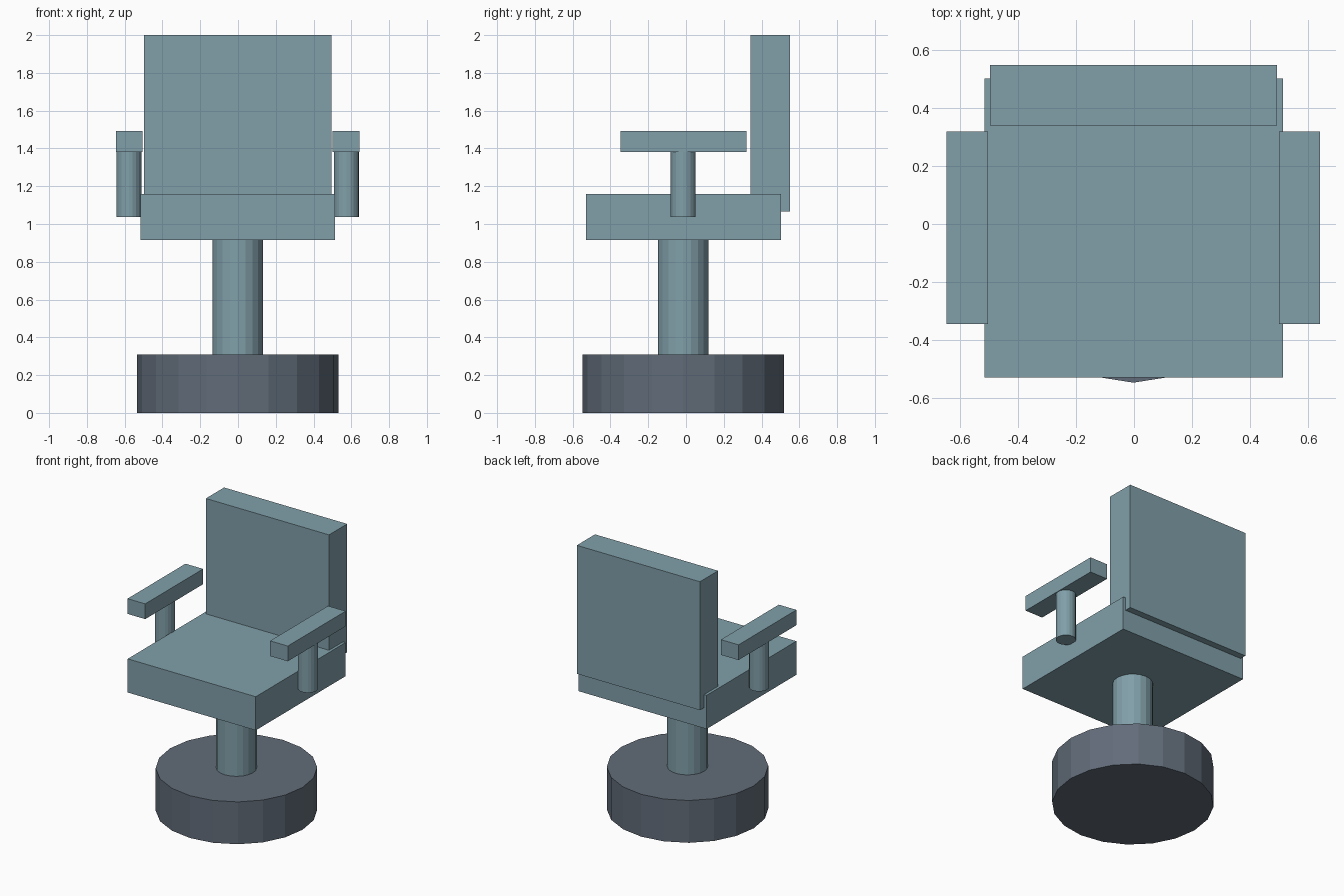
import bpy

# Remove the default cube
cube = bpy.data.objects.get("Cube")
if cube:
    bpy.data.objects.remove(cube, do_unlink=True)


def make_material(name, rgb):
    mat = bpy.data.materials.new(name)
    mat.use_nodes = True
    color = (*rgb, 1.0)
    mat.diffuse_color = color
    mat.node_tree.nodes["Principled BSDF"].inputs["Base Color"].default_value = color
    return mat


upholstery = make_material("soft_teal_grey", (0.22, 0.35, 0.40))
metal = make_material("dark_slate", (0.12, 0.15, 0.19))

CX, CY = -0.002, -0.015  # shared axis of the pedestal


def finish(name, mat):
    obj = bpy.context.object
    obj.name = obj.data.name = name
    obj.data.materials.clear()
    obj.data.materials.append(mat)
    return obj


def box(name, mat, x, y, z):
    """Box from (min, max) ranges on each axis."""
    bpy.ops.mesh.primitive_cube_add(size=1)
    obj = finish(name, mat)
    for v in obj.data.vertices:
        v.co = [(r[0] + r[1]) / 2 + c * (r[1] - r[0])
                for r, c in zip((x, y, z), v.co)]
    return obj


def column(name, mat, x, radius, z0, z1, sides=20):
    """Upright flat-sided cylinder between two heights."""
    bpy.ops.mesh.primitive_cylinder_add(
        vertices=sides, radius=radius, depth=z1 - z0,
        location=(x, CY, (z0 + z1) / 2))
    return finish(name, mat)


# Pedestal
column("base", metal, CX, 0.533, 0.0, 0.308)
column("center_post", upholstery, CX, 0.134, 0.308, 0.915)

# Cushions
box("seat", upholstery, (-0.517, 0.514), (-0.53, 0.502), (0.915, 1.16))
box("backrest", upholstery, (-0.497, 0.494), (0.341, 0.55), (1.065, 2.0))

# Armrests and their supports
for side, s in (("left", 1), ("right", -1)):
    inner, outer = CX + s * 0.503, CX + s * 0.645
    box(side + "_armrest", upholstery, sorted((inner, outer)),
        (-0.346, 0.32), (1.382, 1.493))
    column(side + "_arm_support", upholstery, CX + s * 0.576, 0.066, 1.038, 1.382)
